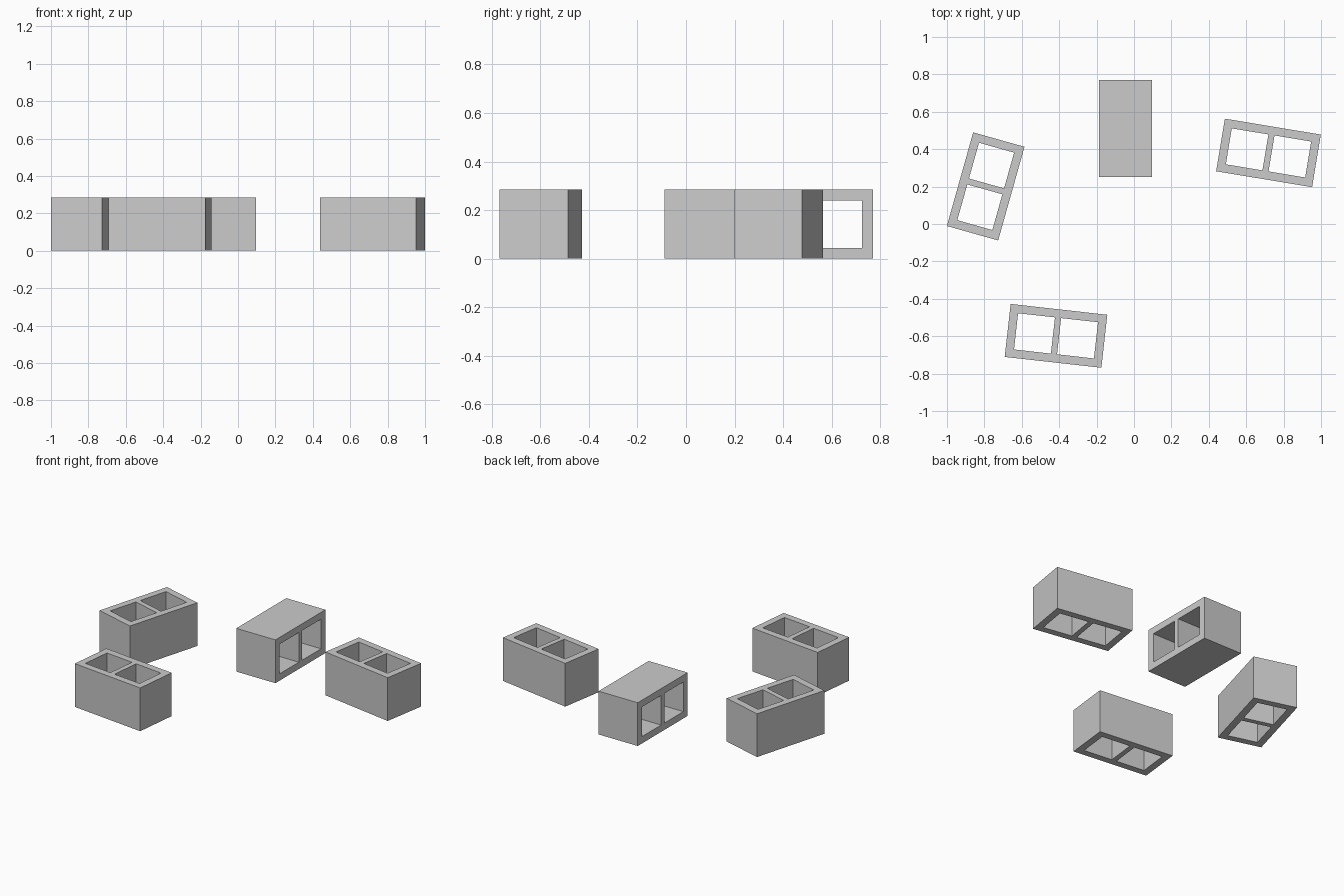
import bpy, bmesh
from math import radians

if "Cube" in bpy.data.objects:
    bpy.data.objects.remove(bpy.data.objects["Cube"])

L, W, H = 0.52, 0.285, 0.285   # block length, width, height
WALL, WEB = 0.045, 0.033       # outer shell and middle web thickness


def block_mesh():
    """Two-cell masonry block, cells running along z, centred on the origin."""
    xs = [-L/2, -L/2 + WALL, -WEB/2, WEB/2, L/2 - WALL, L/2]
    ys = [-W/2, -W/2 + WALL, W/2 - WALL, W/2]
    bm = bmesh.new()
    grid = [[bm.verts.new((x, y, -H/2)) for y in ys] for x in xs]
    # flat plan with two openings
    for i in range(5):
        for j in range(3):
            if j == 1 and i in (1, 3):
                continue
            bm.faces.new((grid[i][j], grid[i+1][j], grid[i+1][j+1], grid[i][j+1]))
    # raise the plan to full height
    ext = bmesh.ops.extrude_face_region(bm, geom=bm.faces[:], use_keep_orig=True)
    top = [g for g in ext["geom"] if isinstance(g, bmesh.types.BMVert)]
    bmesh.ops.translate(bm, vec=(0, 0, H), verts=top)
    # merge flush strips on the outer sides
    outer = [e for e in bm.edges
             if len(e.link_faces) == 2
             and abs(e.verts[0].co.z - e.verts[1].co.z) > H/2
             and e.calc_face_angle(1) < 0.01]
    bmesh.ops.dissolve_edges(bm, edges=outer, use_verts=False)
    bmesh.ops.recalc_face_normals(bm, faces=bm.faces[:])
    me = bpy.data.meshes.new("hollow_block")
    bm.to_mesh(me)
    bm.free()
    return me


mesh = block_mesh()
# name, x, y, tilt about own length, heading
blocks = [
    ("left_block", -0.793, 0.201, 0, 74.3),
    ("right_block", 0.719, 0.380, 0, -9.4),
    ("front_block", -0.417, -0.598, 0, -6.4),
    ("back_block_on_side", -0.045, 0.510, 90, 90),
]
for name, x, y, tilt, heading in blocks:
    ob = bpy.data.objects.new(name, mesh)
    ob.location = (x, y, H/2)
    ob.rotation_euler = (radians(tilt), 0, radians(heading))
    bpy.context.collection.objects.link(ob)
